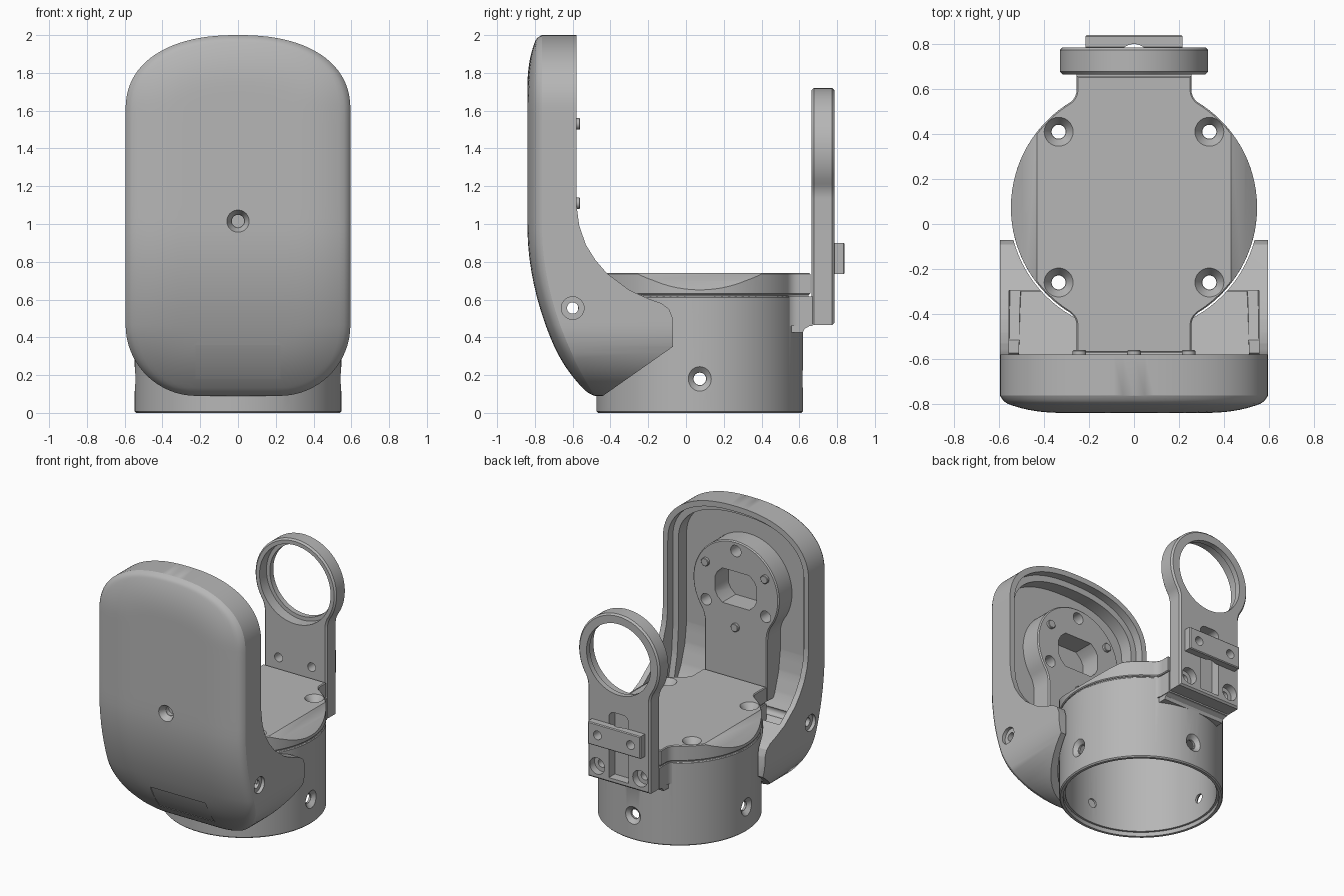
import bpy, bmesh, math
from mathutils import Vector
from mathutils.geometry import intersect_point_line

cube = bpy.data.objects.get("Cube")
if cube:
    bpy.data.objects.remove(cube)

grey = bpy.data.materials.new("Plain grey")
grey.use_nodes = True
grey.diffuse_color = (0.47, 0.47, 0.47, 1)
grey.node_tree.nodes["Principled BSDF"].inputs["Base Color"].default_value = (0.47, 0.47, 0.47, 1)

CY, R = 0.073, 0.547  # drum centre and radius


# --- helpers ---
def finish(name, bm):
    bmesh.ops.recalc_face_normals(bm, faces=bm.faces)
    mesh = bpy.data.meshes.new(name)
    bm.to_mesh(mesh)
    bm.free()
    mesh.materials.append(grey)
    obj = bpy.data.objects.new(name, mesh)
    bpy.context.collection.objects.link(obj)
    return obj


def prism(name, pts, axis, lo, hi, bevel=0):
    """Extrude a flat outline along one axis, optionally chamfering both rims."""
    place = {"X": lambda a, b, t: (t, a, b),
             "Y": lambda a, b, t: (a, t, b),
             "Z": lambda a, b, t: (a, b, t)}[axis]
    bm = bmesh.new()
    face = bm.faces.new([bm.verts.new(place(a, b, lo)) for a, b in pts])
    top = bmesh.ops.extrude_face_region(bm, geom=[face], use_keep_orig=True)["geom"]
    cap = [g for g in top if isinstance(g, bmesh.types.BMFace)][0]
    bmesh.ops.translate(bm, verts=cap.verts, vec=place(0, 0, hi - lo))
    if bevel:
        rims = list(face.edges) + list(cap.edges)
        bmesh.ops.bevel(bm, geom=rims, offset=bevel, segments=1, affect="EDGES")
    return finish(name, bm)


def circle(x, y, r, n=64):
    return [(x + r * math.cos(2 * math.pi * i / n), y + r * math.sin(2 * math.pi * i / n))
            for i in range(n)]


def cone(start, direction, r1, r2, length, n=32):
    bm = bmesh.new()
    bmesh.ops.create_cone(bm, cap_ends=True, segments=n, radius1=r1, radius2=r2, depth=length)
    d = Vector(direction).normalized()
    bmesh.ops.transform(bm, verts=bm.verts, matrix=d.to_track_quat("Z", "Y").to_matrix().to_4x4())
    bmesh.ops.translate(bm, verts=bm.verts, vec=Vector(start) + d * length / 2)
    return finish("cutter", bm)


def combine(target, tools, operation="DIFFERENCE"):
    bpy.context.view_layer.objects.active = target
    for tool in tools:
        mod = target.modifiers.new("combine", "BOOLEAN")
        mod.operation, mod.object, mod.solver = operation, tool, "EXACT"
        bpy.ops.object.modifier_apply(modifier=mod.name)
        bpy.data.objects.remove(tool)
    return target


def screw_hole(at, direction, big, small, through, sink=0.05):
    """Countersunk hole: a tapered mouth and a slightly narrower shaft."""
    d = Vector(direction).normalized()
    p = Vector(at)
    return [cone(p - d * 0.002, d, big, small, sink), cone(p - d * 0.01, d, small * 0.94, small * 0.94, through)]


def arc(cx, cy, r, a, b, n):
    return [(cx + r * math.cos(a + (b - a) * i / n), cy + r * math.sin(a + (b - a) * i / n))
            for i in range(n + 1)]


def neck_side(r, w, f, end):
    """Right half of a neck going down from a disc, with its fillet."""
    h = math.sqrt((r + f) ** 2 - (w + f) ** 2)
    a = math.atan2(h, -(w + f))
    return [(w, end)] + arc(w + f, -h, f, math.pi, a, 8), math.atan2(-h, w + f)


def keyhole(r, w, f, end, cy, top_end=None):
    """Disc with a neck below, and a second neck above if top_end is given."""
    low, a = neck_side(r, w, f, end)
    if top_end is None:
        half = low + arc(0, 0, r, a, math.pi / 2, 28)[1:-1]
        loop = half + [(0, r)] + [(-x, y) for x, y in reversed(half)]
    else:
        high = [(x, -y) for x, y in reversed(neck_side(r, w, f, -top_end)[0])]
        half = low + arc(0, 0, r, a, -a, 28)[1:-1] + high
        loop = half + [(-x, y) for x, y in reversed(half)]
    return [(x, y + cy) for x, y in loop]


def half_outline(i):
    """Half of the shell outline, bottom to top, moved inward by i."""
    pts = arc(0.22, 0.465, 0.375 - i, -math.pi / 2, 0, 16)
    pts += [(0.595 - i, 0.465 + 1.135 * k / 16) for k in range(1, 17)]
    for k in range(1, 29):
        a = math.pi / 2 * k / 28
        pts.append((max((0.595 - i) * math.cos(a), 1e-4) ** 0.87 * (0.595 - i) ** 0.13,
                    1.6 + (0.4 - i) * math.sin(a) ** 0.87))
    return pts


def outline(i):
    half = half_outline(i)
    return half + [(-x, z) for x, z in reversed(half)]


def edge_distance(p, line):
    best = 9
    for a, b in zip(line, line[1:]):
        q, t = intersect_point_line(p, a, b)
        q = a if t < 0 else b if t > 1 else q
        best = min(best, math.hypot(p.x - q[0], p.y - q[1]))
    return best


# --- front shell: crowned face swept back to the arms ---
edge = half_outline(0)
border = [Vector((0, edge[0][1]))] + [Vector(p) for p in edge]
bm = bmesh.new()
rows, cols = [], 28
for w, z in edge:
    row = []
    for c in range(cols + 1):
        x = w * math.sin(math.pi * (c / cols - 0.5))
        d = edge_distance(Vector((abs(x), z)), border)
        crown = 0.055 * max(1 - d / 0.3, 0) ** 2.5 + 0.022 * max(1 - d / 0.03, 0) ** 2
        sweep = 0.28 * (max(1 - z, 0) / 0.91) ** 2
        row.append(bm.verts.new((x, -0.84 + crown + sweep, z)))
    rows.append(row)
for lower, upper in zip(rows, rows[1:]):
    for c in range(cols):
        bm.faces.new((lower[c], lower[c + 1], upper[c + 1], upper[c]))
back = bmesh.ops.extrude_face_region(bm, geom=list(bm.faces), use_keep_orig=True)["geom"]
for v in back:
    if isinstance(v, bmesh.types.BMVert):
        v.co.y = 0.05
shell = finish("front_shell", bm)
side = [(-1, 2.2), (-0.58, 2.2), (-0.58, 1.1), (-0.565, 0.99), (-0.53, 0.89), (-0.48, 0.81),
        (-0.42, 0.74), (-0.3, 0.65), (-0.2, 0.605), (-0.13, 0.58), (-0.09, 0.55), (-0.07, 0.5),
        (-0.07, 0.35), (-0.44, 0.09), (-0.47, 0), (-1, 0)]
combine(shell, [prism("cutter", side, "X", -0.7, 0.7)], "INTERSECT")

# Hollow inside, stepped rim, clearance for the drum, face recess
pocket = [(-0.735, 2.1), (-0.735, 0.95), (-0.715, 0.8), (-0.67, 0.66), (-0.6, 0.53),
          (-0.52, 0.45), (-0.3, 0.4), (-0.3, 2.1)]
hollow = combine(prism("cutter", outline(0.085), "Y", -0.9, 0.1),
                 [prism("cutter", pocket, "X", -0.7, 0.7)], "INTERSECT")
step = [(-0.64, 2.1), (-0.64, 0.95), (-0.625, 0.75), (-0.585, 0.56), (-0.515, 0.455), (-0.295, 0.41), (-0.295, 2.1)]
rim = combine(prism("cutter", outline(0.04), "Y", -0.9, 0.1),
              [prism("cutter", step, "X", -0.7, 0.7)], "INTERSECT")
recess = [(-0.9, 0.36), (-0.695, 0.36), (-0.65, 0.265), (-0.585, 0.18), (-0.9, 0.18)]
combine(shell, [hollow, rim, prism("cutter", circle(0, CY, 0.555, 96), "Z", -0.1, 1),
                prism("cutter", recess, "X", -0.225, 0.225)])
combine(shell, screw_hole((0, -0.84, 1.015), (0, 1, 0), 0.06, 0.035, 0.2))
for s in (-1, 1):
    combine(shell, [cone((s * 0.62, -0.6, 0.555), (-s, 0, 0), 0.06, 0.06, 0.05)])
combine(shell, [cone((-0.65, -0.6, 0.555), (1, 0, 0), 0.03, 0.03, 1.3)])

# --- motor mount inside the shell ---
mount = prism("motor_mount", keyhole(0.35, 0.255, 0.2, -0.76, 1.39), "Y", -0.76, -0.58, 0.008)
flat_hole = [(sx * x, 1.39 + sz * z) for sx, sz, order in ((1, 1, 1), (-1, 1, -1), (-1, -1, 1), (1, -1, -1))
             for x, z in ((0.17, 0.05), (0.15, 0.09), (0.11, 0.127))[::order]]
combine(mount, [prism("cutter", flat_hole, "Y", -0.74, -0.5)])
parts = [shell, mount]
for k in range(6):
    a = math.radians(30 + 60 * k)
    x, z = 0.28 * math.cos(a), 1.39 + 0.28 * math.sin(a)
    if k % 2:
        combine(mount, [cone((x, -0.5, z), (0, -1, 0), 0.042, 0.042, 0.22)])
    else:
        parts.append(prism("mount_pin", circle(x, z, 0.03, 24), "Y", -0.6, -0.56, 0.004))
combine(mount, [cone((-0.5, -0.6, 0.555), (1, 0, 0), 0.03, 0.03, 1)])

# --- hollow drum with necks, open at the bottom ---
drum = prism("drum", circle(0, CY, R, 96), "Z", 0, 0.618, 0.008)
neck = prism("cutter", keyhole(R - 0.005, 0.255, 0.07, -0.645, CY, 0.597), "Z", 0.46, 0.616)
gusset = [(0.52, 0.425), (0.618, 0.425), (0.628, 0.445), (0.66, 0.463), (0.66, 0.5), (0.52, 0.5)]
combine(drum, [neck, prism("cutter", gusset, "X", -0.25, 0.25)], "UNION")
combine(drum, [prism("cutter", circle(0, CY, 0.505, 96), "Z", -0.1, 0.59),
               prism("cutter", circle(0, CY, 0.52, 96), "Z", -0.1, 0.03)])
for dx, dy in ((1, 0), (-1, 0), (0, 1), (0, -1)):
    combine(drum, screw_hole((dx * R, CY + dy * R, 0.18), (-dx, -dy, 0), 0.067, 0.035, 0.1, 0.03))
parts.append(drum)

# --- cap with sloped flanks and four screws ---
cap = prism("drum_cap", keyhole(R, 0.255, 0.07, -0.645, CY, 0.585), "Z", 0.625, 0.74, 0.006)
parts.append(cap)
for s in (-1, 1):
    slope = [(s * 0.43, 0.741), (s * 0.49, 0.7), (s * 0.56, 0.64), (s * 0.6, 0.64), (s * 0.6, 0.8), (s * 0.43, 0.8)]
    combine(cap, [prism("cutter", slope, "Y", -0.6, 0.8)])
seam = prism("cap_seam", keyhole(R - 0.01, 0.245, 0.07, -0.635, CY, 0.575), "Z", 0.6, 0.64)
parts.append(seam)
for x in (-0.335, 0.335):
    for y in (-0.26, 0.41):
        combine(cap, screw_hole((x, y, 0.742), (0, 0, -1), 0.067, 0.033, 0.3))
        for part in (drum, seam):
            combine(part, [cone((x, y, 0.8), (0, 0, -1), 0.031, 0.031, 0.3)])

# --- rear post with bearing ring ---
post = prism("rear_post", keyhole(0.33, 0.255, 0.15, -0.925, 1.39), "Y", 0.665, 0.785, 0.012)
slot = arc(0.035, 0.945, 0.045, 0, math.pi / 2, 8) + arc(-0.035, 0.945, 0.045, math.pi / 2, math.pi, 8)
slot += [(-0.08, 0.5), (0.08, 0.5)]
combine(post, [prism("cutter", circle(0, 1.39, 0.262), "Y", 0.6, 0.9),
               prism("cutter", circle(0, 1.39, 0.29), "Y", 0.6, 0.745),
               prism("cutter", slot, "Y", 0.715, 0.9)])
clamp = prism("cable_clamp", [(-0.215, 0.735), (0.215, 0.735), (0.215, 0.9), (-0.215, 0.9)],
              "Y", 0.78, 0.84, 0.006)
combine(clamp, [cone((0, 0.73, 0.6), (0, 0, 1), 0.07, 0.07, 0.5)])
for s in (-1, 1):
    combine(post, [cone((s * 0.175, 0.8, 0.56), (0, -1, 0), 0.06, 0.06, 0.07),
                   cone((s * 0.175, 0.8, 0.56), (0, -1, 0), 0.03, 0.03, 0.3)])
    for part in (post, clamp):
        combine(part, [cone((s * 0.135, 0.9, 0.8175), (0, -1, 0), 0.032, 0.032, 0.3)])
parts += [post, clamp]

# --- shading ---
bpy.ops.object.select_all(action="DESELECT")
for part in parts:
    part.select_set(True)
bpy.context.view_layer.objects.active = shell
bpy.ops.object.shade_smooth_by_angle(angle=math.radians(28))
